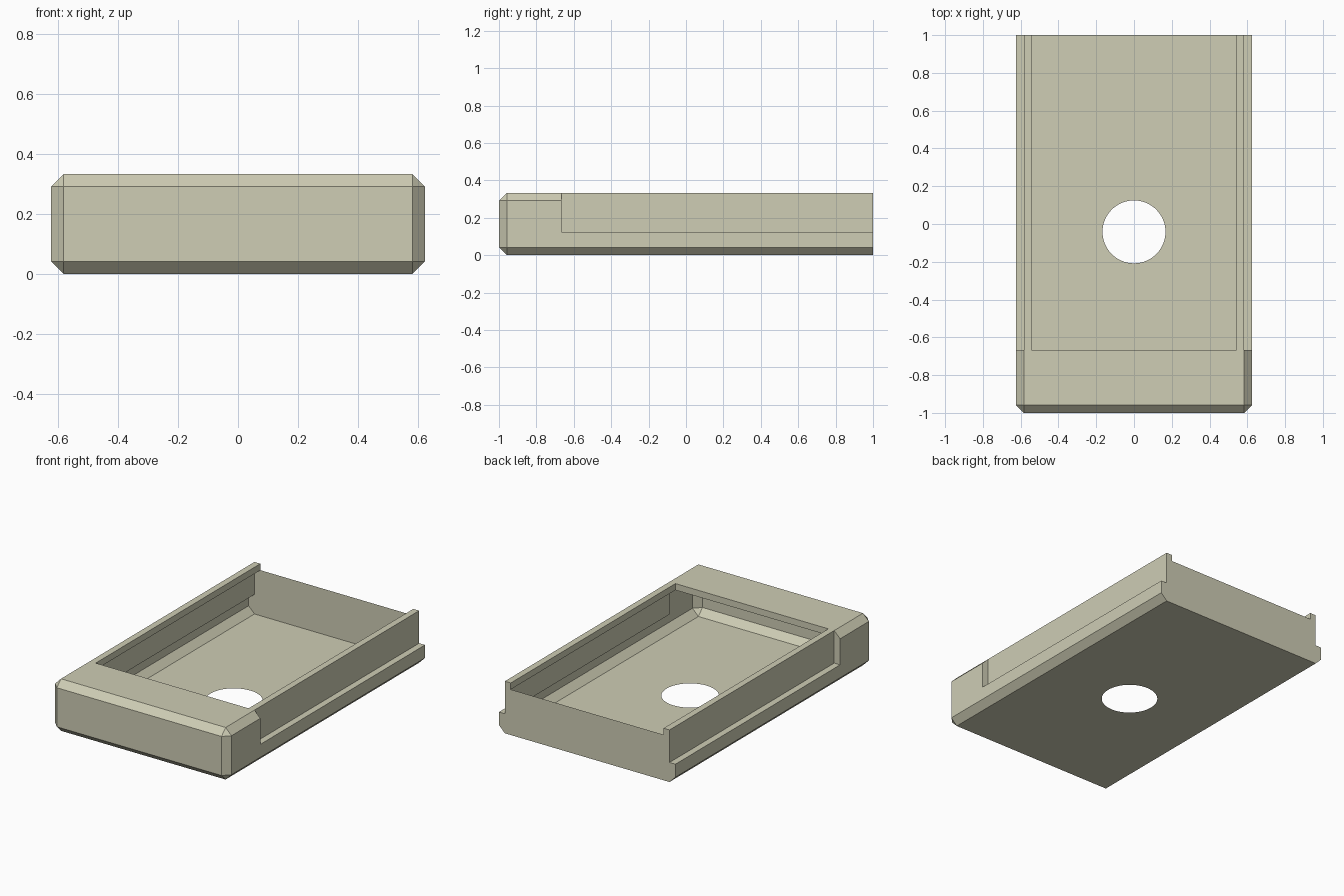
import bpy
import bmesh
from mathutils import Matrix, Vector

U = 1 / 24  # module: every dimension is a multiple of this

if "Cube" in bpy.data.objects:
    bpy.data.objects.remove(bpy.data.objects["Cube"], do_unlink=True)

beige = bpy.data.materials.new("warm_beige")
beige.use_nodes = True
colour = (0.62, 0.61, 0.46, 1)
beige.diffuse_color = colour
beige.node_tree.nodes["Principled BSDF"].inputs["Base Color"].default_value = colour


def link(name, bm):
    mesh = bpy.data.meshes.new(name)
    bm.to_mesh(mesh)
    bm.free()
    obj = bpy.data.objects.new(name, mesh)
    bpy.context.collection.objects.link(obj)
    return obj


def box(low, high):
    """Box between two corners given in modules."""
    low, high = Vector(low) * U, Vector(high) * U
    bm = bmesh.new()
    place = Matrix.Translation((low + high) / 2) @ Matrix.Diagonal((high - low).to_4d())
    bmesh.ops.create_cube(bm, size=1, matrix=place)
    return bm


# Chamfered block, left square at the back and along the rear
bm = box((-15, -24, 0), (15, 24, 8))
edges = [e for e in bm.edges if not all(v.co.y > 0 for v in e.verts)]
bmesh.ops.bevel(bm, geom=edges, offset=U, segments=1, affect='EDGES')
shell = link("case_shell", bm)
shell.data.materials.append(beige)

# Side rebates, top recess and round opening
cutters = [link("side_rebate_cutter", box((s * 15 - 1, -16, 3), (s * 15 + 1, 25, 9)))
           for s in (-1, 1)]
cutters.append(link("recess_cutter", box((-13, -16, 7), (13, 25, 9))))
bm = bmesh.new()
bmesh.ops.create_cone(bm, cap_ends=True, segments=64, radius1=4 * U, radius2=4 * U,
                      depth=10 * U, matrix=Matrix.Translation((0, -U, 3 * U)))
cutters.append(link("hole_cutter", bm))

for cutter in cutters:
    cutter.hide_render = True
    mod = shell.modifiers.new(cutter.name, 'BOOLEAN')
    mod.operation = 'DIFFERENCE'
    mod.solver = 'EXACT'
    mod.object = cutter

# Bake the cuts, then open the recess floor and hole wall to leave a thin shell
baked = shell.evaluated_get(bpy.context.evaluated_depsgraph_get())
bm = bmesh.new()
bm.from_mesh(baked.to_mesh())
baked.to_mesh_clear()
bm.normal_update()


def is_open(face):
    c = face.calc_center_median()
    floor = face.normal.z > 0.9 and abs(c.z - 7 * U) < 0.1 * U
    tube = abs(face.normal.z) < 0.1 and Vector((c.x, c.y + U)).length < 4.5 * U
    return floor or tube


bmesh.ops.delete(bm, geom=[f for f in bm.faces if is_open(f)], context='FACES')
for face in bm.faces:
    face.material_index = 0
    face.smooth = False
shell.modifiers.clear()
bm.to_mesh(shell.data)
bm.free()
for cutter in cutters:
    bpy.data.objects.remove(cutter, do_unlink=True)
